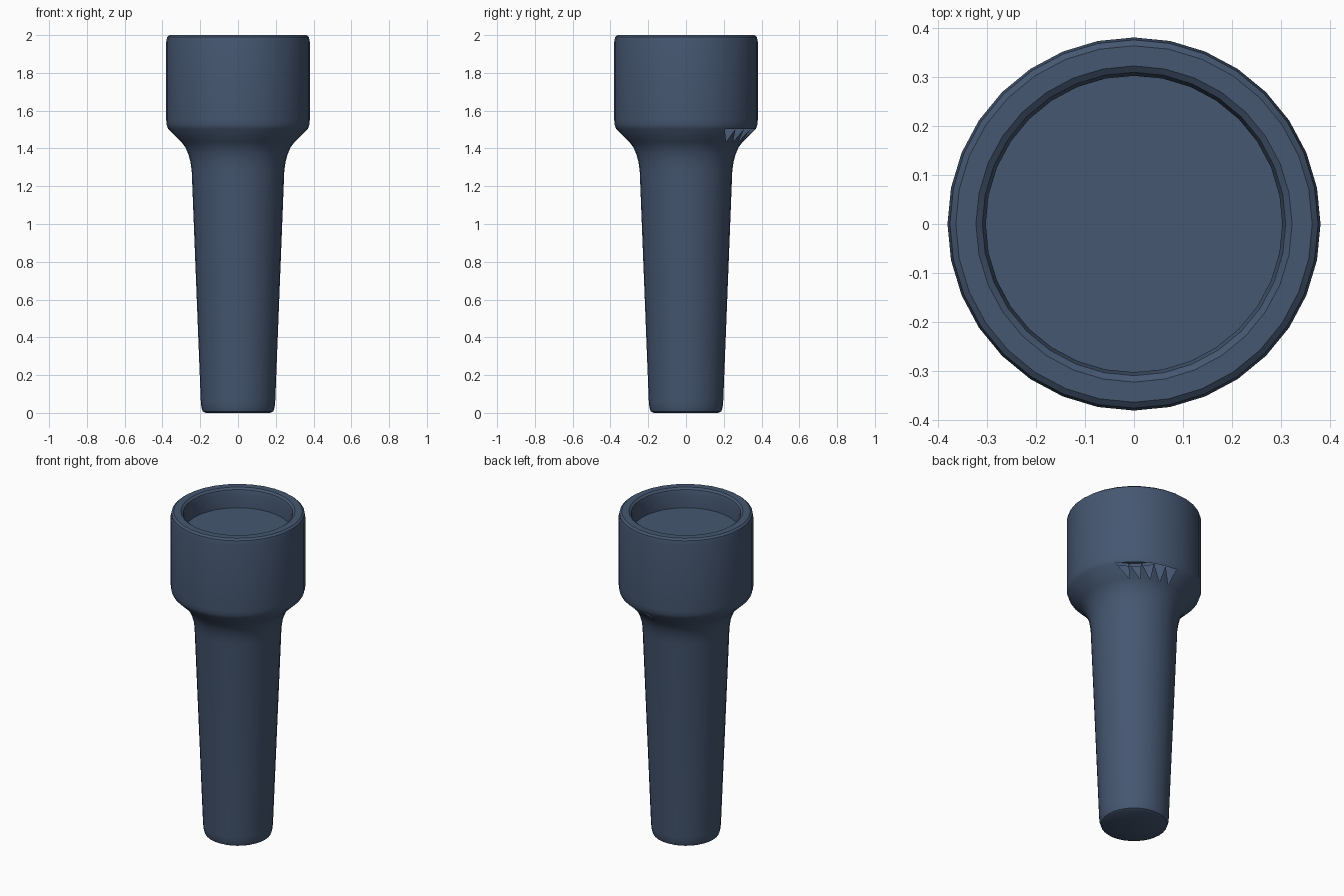
import bpy, bmesh, math

if "Cube" in bpy.data.objects:
    bpy.data.objects.remove(bpy.data.objects["Cube"])

SIDES = 32

slate = bpy.data.materials.new("slate_blue")
slate.diffuse_color = (0.06, 0.095, 0.165, 1)
slate.use_nodes = True
slate.node_tree.nodes["Principled BSDF"].inputs["Base Color"].default_value = slate.diffuse_color


def lathe(name, profile, drop=None):
    """Revolve (radius, z) points around z; drop(face centre) removes faces."""
    bm = bmesh.new()
    rings = []
    for r, z in profile:
        if r == 0:
            rings.append([bm.verts.new((0, 0, z))] * SIDES)
        else:
            rings.append([bm.verts.new((r * math.cos(2 * math.pi * i / SIDES),
                                        r * math.sin(2 * math.pi * i / SIDES), z))
                          for i in range(SIDES)])
    for a, b in zip(rings, rings[1:]):
        for i in range(SIDES):
            j = (i + 1) % SIDES
            quad = list(dict.fromkeys((a[i], a[j], b[j], b[i])))
            bm.faces.new(quad)
    if drop:
        bad = [f for f in bm.faces if drop(f.calc_center_median())]
        bmesh.ops.triangulate(bm, faces=bad)
        bad = [f for f in bm.faces if drop(f.calc_center_median())]
        # keep the lower triangles of the strip so the gap has a jagged edge
        low = min(v.co.z for f in bad for v in f.verts)
        bad = [f for f in bad if sum(v.co.z < low + 1e-4 for v in f.verts) < 2]
        bmesh.ops.delete(bm, geom=bad, context='FACES')
    mesh = bpy.data.meshes.new(name)
    bm.to_mesh(mesh)
    bm.free()
    mesh.materials.append(slate)
    ob = bpy.data.objects.new(name, mesh)
    bpy.context.collection.objects.link(ob)
    bpy.ops.object.select_all(action='DESELECT')
    ob.select_set(True)
    bpy.context.view_layer.objects.active = ob
    bpy.ops.object.shade_smooth_by_angle(angle=math.radians(35))
    return ob


def gap(c):
    """Broken opening under the head, at the back right."""
    az = math.degrees(math.atan2(c.y, c.x))
    return 1.43 < c.z < 1.502 and math.hypot(c.x, c.y) > 0.29 and 33 < az < 91


# Handle, flared neck, head, rolled rim and inner wall in one shell
lathe("torch_body", [
    (0, 0), (0.172, 0), (0.187, 0.008), (0.194, 0.03), (0.197, 0.06),
    (0.245, 1.28), (0.252, 1.33), (0.263, 1.37), (0.278, 1.405), (0.30, 1.435),
    (0.37, 1.503), (0.378, 1.525), (0.38, 1.55),
    (0.38, 1.965), (0.375, 1.99), (0.363, 2.0),
    (0.322, 2.0), (0.309, 1.99), (0.302, 1.965), (0.302, 1.86)], gap)

# Flat lens recessed in the head
lathe("lens", [(0.302, 1.88), (0, 1.88)])
